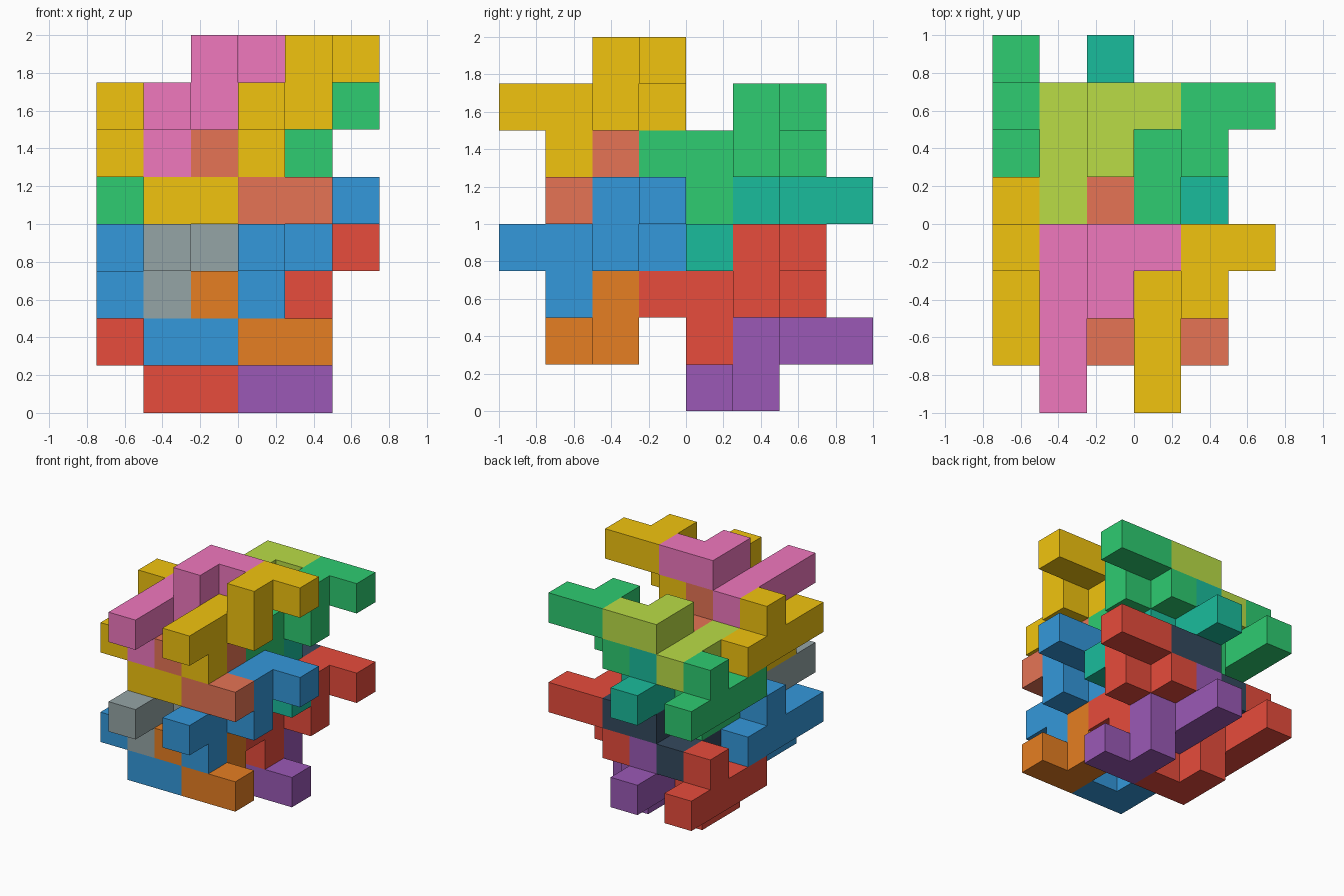
import bpy, bmesh
from mathutils import Vector

if "Cube" in bpy.data.objects:
    bpy.data.objects.remove(bpy.data.objects["Cube"])

CELL = 0.25
ORIGIN = Vector((-0.75, -1.0, 0.0))

# One nine-cube piece, and its partner turned half way round about the x axis
UPPER = [(3, 0, 6), (3, 1, 6), (3, 2, 6), (3, 3, 6), (3, 1, 5),
         (4, 2, 6), (4, 2, 7), (4, 3, 7), (5, 3, 7)]
LOWER = [(x - 1, 4 - y, 11 - z) for x, y, z in UPPER]

COLOURS = {
    "yellow": "f1c40f", "pink": "f078be", "terracotta": "e67455",
    "green": "2ecc71", "lime": "badc46", "teal": "1abc9c",
    "blue": "3498db", "grey": "95a5a6", "orange": "e67e22",
    "red": "e74c3c", "navy": "34495e", "purple": "9b59b6",
}


def linear(c):
    return c / 12.92 if c <= 0.04045 else ((c + 0.055) / 1.055) ** 2.4


def material(name):
    mat = bpy.data.materials.get(name)
    if mat is None:
        mat = bpy.data.materials.new(name)
        h = COLOURS[name]
        rgb = [linear(int(h[i:i + 2], 16) / 255) for i in (0, 2, 4)]
        mat.diffuse_color = (*rgb, 1.0)
        mat.use_nodes = True
        mat.node_tree.nodes["Principled BSDF"].inputs["Base Color"].default_value = mat.diffuse_color
    return mat


def piece(name, cells, shift, colour):
    """Join cubes into one solid, keeping only the outer faces."""
    cells = {tuple(a + b for a, b in zip(c, shift)) for c in cells}
    bm = bmesh.new()
    for c in cells:
        for axis in range(3):
            for side in (0, 1):
                step = [0, 0, 0]
                step[axis] = 2 * side - 1
                if tuple(a + b for a, b in zip(c, step)) in cells:
                    continue
                quad = []
                for u, v in ((0, 0), (1, 0), (1, 1), (0, 1)):
                    p = list(c)
                    p[axis] += side
                    p[(axis + 1) % 3] += u
                    p[(axis + 2) % 3] += v
                    quad.append(bm.verts.new(ORIGIN + Vector(p) * CELL))
                bm.faces.new(quad if side else quad[::-1])
    bmesh.ops.remove_doubles(bm, verts=bm.verts, dist=0.001)
    bmesh.ops.dissolve_limit(bm, angle_limit=0.01, verts=bm.verts, edges=bm.edges)
    mesh = bpy.data.meshes.new(name)
    bm.to_mesh(mesh)
    bm.free()
    mesh.materials.append(material(colour))
    bpy.context.collection.objects.link(bpy.data.objects.new(name, mesh))


# Four clusters of interlocking pieces, two pairs side by side in each
clusters = [
    ("top_front", (0, 0, 0), "yellow", "pink", "terracotta"),
    ("top_back", (0, 3, -1), "green", "lime", "teal"),
    ("bottom_front", (0, 0, -3), "blue", "grey", "orange"),
    ("bottom_back", (0, 3, -4), "red", "navy", "purple"),
]
for where, (x, y, z), main, second, third in clusters:
    piece(where + "_right_upper_piece", UPPER, (x, y, z), main)
    piece(where + "_left_upper_piece", UPPER, (x - 2, y, z), second)
    piece(where + "_right_lower_piece", LOWER, (x, y, z), third)
    piece(where + "_left_lower_piece", LOWER, (x - 2, y, z), main)
